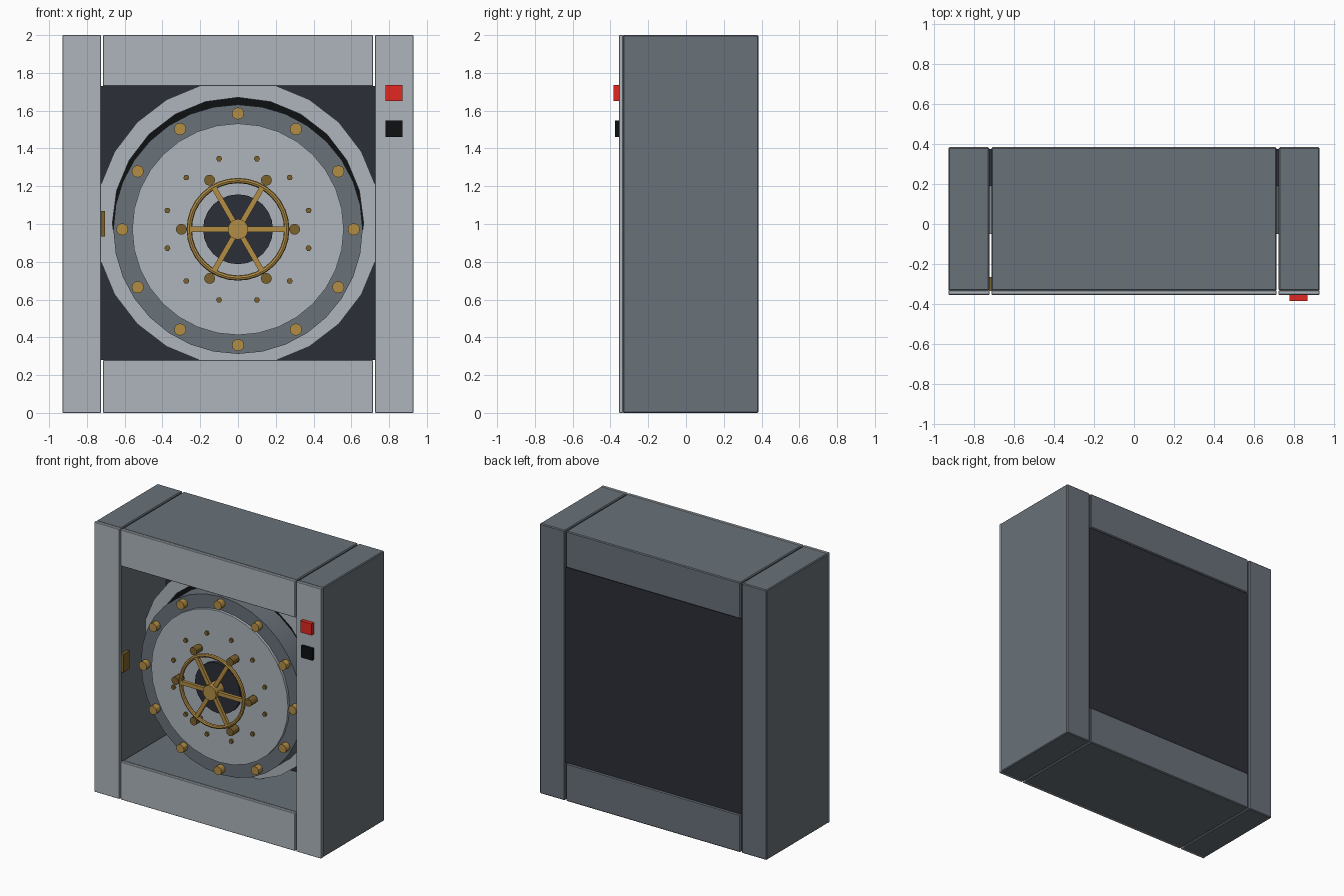
import bpy, bmesh
from math import cos, sin, pi, radians
from mathutils import Matrix

if "Cube" in bpy.data.objects:
    bpy.data.objects.remove(bpy.data.objects["Cube"])

CZ = 0.972  # height of the door axis


def material(name, col):
    m = bpy.data.materials.new(name)
    m.diffuse_color = (*col, 1)
    m.use_nodes = True
    m.node_tree.nodes["Principled BSDF"].inputs["Base Color"].default_value = m.diffuse_color
    return m


LIGHT = material("light_steel", (0.42, 0.46, 0.50))
STEEL = material("dark_steel", (0.14, 0.165, 0.19))
NAVY = material("dark_lining", (0.025, 0.028, 0.04))
BLACK = material("black", (0.004, 0.005, 0.006))
BRASS = material("brass", (0.45, 0.27, 0.06))
BRONZE = material("bronze", (0.20, 0.12, 0.025))
RED = material("red", (0.75, 0.02, 0.015))


def finish(name, bm, mat):
    bmesh.ops.recalc_face_normals(bm, faces=bm.faces)
    me = bpy.data.meshes.new(name)
    bm.to_mesh(me)
    bm.free()
    me.materials.append(mat)
    ob = bpy.data.objects.new(name, me)
    bpy.context.collection.objects.link(ob)
    return ob


def box(name, x, y, z, mat, bevel=0.0):
    """Box from (min, max) pairs."""
    bm = bmesh.new()
    bmesh.ops.create_cube(bm, size=1)
    for v in bm.verts:
        v.co = [(a + b) / 2 + c * (b - a) for c, (a, b) in zip(v.co, (x, y, z))]
    if bevel:
        bmesh.ops.bevel(bm, geom=bm.edges[:], offset=bevel, segments=1, affect='EDGES')
    return finish(name, bm, mat)


def lathe(name, profile, mat, seg, x=0.0, z=CZ, closed=False):
    """Turn (radius, y) points about an axis along y; open profiles get capped."""
    bm = bmesh.new()
    rings = [[bm.verts.new((x + r * cos(2 * pi * i / seg), y, z + r * sin(2 * pi * i / seg)))
              for i in range(seg)] for r, y in profile]
    pairs = list(zip(rings, rings[1:]))
    if closed:
        pairs.append((rings[-1], rings[0]))
    else:
        bm.faces.new(rings[0])
        bm.faces.new(rings[-1])
    for a, b in pairs:
        for i in range(seg):
            j = (i + 1) % seg
            bm.faces.new((a[i], a[j], b[j], b[i]))
    ob = finish(name, bm, mat)
    bpy.context.view_layer.objects.active = ob
    ob.select_set(True)
    bpy.ops.object.shade_smooth_by_angle(angle=radians(30))
    ob.select_set(False)
    return ob


def stud_circle(name, count, radius, start, size, y, mat, seg):
    for i in range(count):
        a = radians(start) + 2 * pi * i / count
        lathe(f"{name}_{i + 1}", [(size, y[0]), (size, y[1])], mat, seg,
              radius * cos(a), CZ + radius * sin(a))


# Frame: four beams, each a dark body with a light face plate
for name, x, z in (("left_post", (-0.93, -0.725), (0, 2)),
                   ("right_post", (0.725, 0.93), (0, 2)),
                   ("lintel", (-0.715, 0.715), (1.73, 2)),
                   ("sill", (-0.715, 0.715), (0, 0.28))):
    box(name, x, (-0.335, 0.385), z, STEEL, 0.006)
    box(name + "_face_plate", x, (-0.355, -0.333), z, LIGHT, 0.003)

# Back wall
box("back_panel", (-0.724, 0.724), (0.19, 0.375), (0.28, 1.73), NAVY)

# Door socket ring and black seal behind the door
lathe("socket_ring", [(0.755, -0.05), (0.755, 0.2), (0.665, 0.2), (0.665, -0.05)],
      LIGHT, 24, z=1.005, closed=True)
lathe("door_seal", [(0.665, -0.03), (0.665, 0.0)], BLACK, 32, z=1.005)

# Round door: flange, raised plate and dark centre
lathe("door", [(0.66, -0.195), (0.66, 0.02)], STEEL, 32)
lathe("door_plate", [(0.56, -0.215), (0.56, -0.19)], LIGHT, 32)
lathe("door_centre", [(0.185, -0.24), (0.185, -0.21)], NAVY, 24)

# Bolts on the flange and rivets on the plate
stud_circle("flange_bolt", 12, 0.613, 0, 0.032, (-0.24, -0.19), BRASS, 12)
stud_circle("plate_rivet", 12, 0.387, 15, 0.016, (-0.23, -0.21), BRONZE, 6)

# Handwheel: rim, spokes, knobs, hub
rim = [(0.258 + 0.014 * cos(2 * pi * k / 8), -0.3 + 0.014 * sin(2 * pi * k / 8)) for k in range(8)]
lathe("wheel_rim", rim, BRASS, 32, closed=True)
for i in range(3):
    spoke = box(f"wheel_spoke_{i + 1}", (-0.255, 0.255), (-0.312, -0.288), (-0.014, 0.014), BRASS)
    spoke.data.transform(Matrix.Translation((0, 0, CZ)) @ Matrix.Rotation(i * pi / 3, 4, 'Y'))
stud_circle("wheel_knob", 6, 0.3, 0, 0.029, (-0.31, -0.24), BRONZE, 12)
lathe("wheel_hub", [(0.054, -0.335), (0.054, -0.23)], BRASS, 20)

# Brass latch on the left post, buttons on the right post
box("latch_plate", (-0.726, -0.704), (-0.335, -0.265), (0.935, 1.07), BRONZE)
box("red_button", (0.78, 0.87), (-0.385, -0.35), (1.65, 1.735), RED)
box("black_button", (0.78, 0.87), (-0.376, -0.35), (1.46, 1.547), BLACK)
